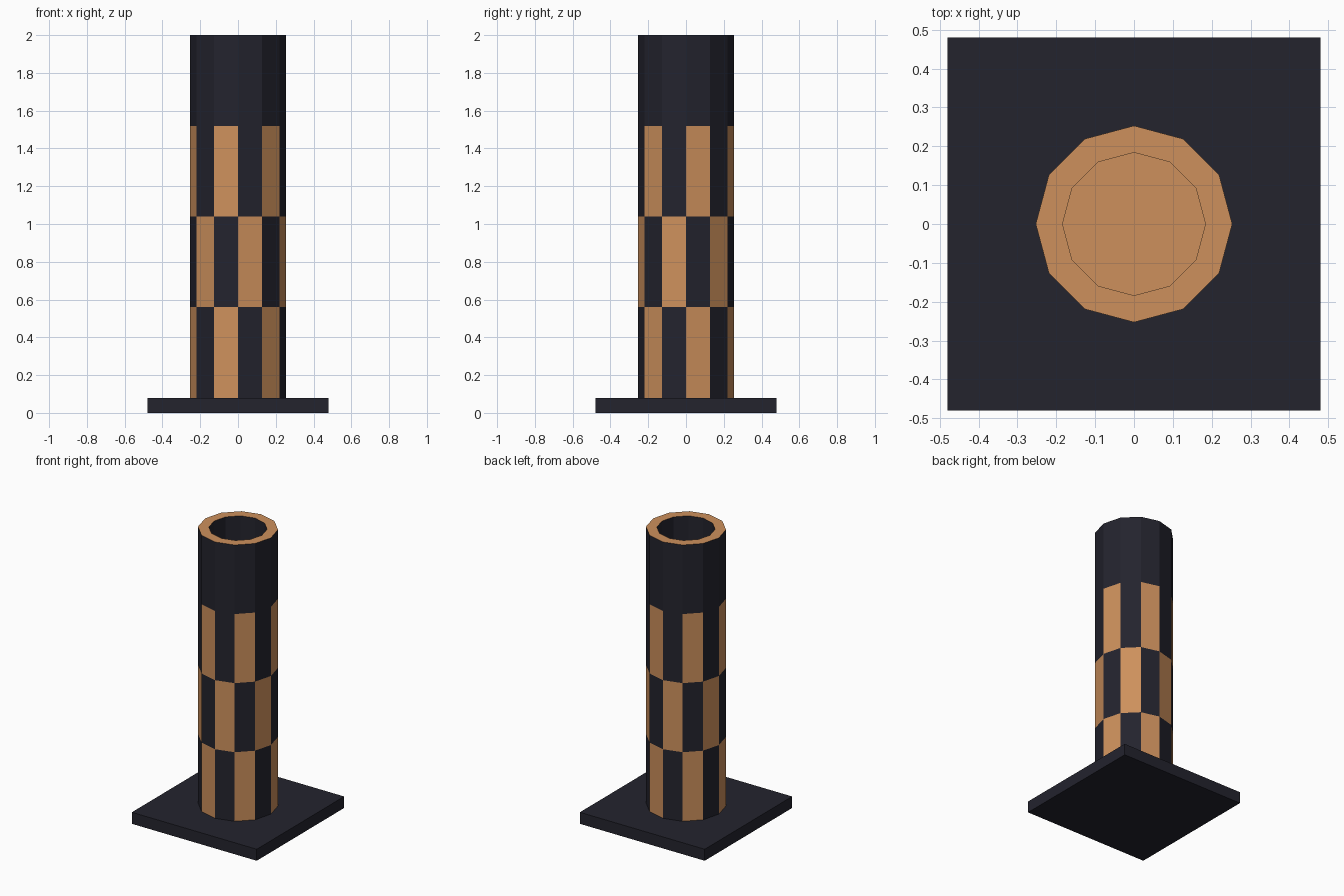
import bpy, bmesh, math

if "Cube" in bpy.data.objects:
    bpy.data.objects.remove(bpy.data.objects["Cube"])

def material(name, rgb):
    m = bpy.data.materials.new(name)
    m.diffuse_color = (*rgb, 1)
    m.use_nodes = True
    m.node_tree.nodes["Principled BSDF"].inputs["Base Color"].default_value = m.diffuse_color
    return m

dark = material("dark slate", (0.017, 0.017, 0.027))
copper = material("copper", (0.61, 0.28, 0.108))

def add_object(name, bm, mats):
    me = bpy.data.meshes.new(name)
    bm.to_mesh(me)
    bm.free()
    for m in mats:
        me.materials.append(m)
    ob = bpy.data.objects.new(name, me)
    bpy.context.collection.objects.link(ob)
    return ob

# Square base plate
bm = bmesh.new()
bmesh.ops.create_cube(bm, size=1)
bmesh.ops.scale(bm, vec=(0.96, 0.96, 0.08), verts=bm.verts)
bmesh.ops.translate(bm, vec=(0, 0, 0.04), verts=bm.verts)
add_object("base_plate", bm, [dark])

# Twelve-sided hollow column: profile of (radius, z), outside up then down the bore
SIDES, R_OUT, R_IN = 12, 0.253, 0.184
profile = [(R_OUT, 0.08 + 0.48 * k) for k in range(5)] + [(R_IN, 2.0), (R_IN, 1.5)]
bm = bmesh.new()
rings = []
for r, z in profile:
    rings.append([bm.verts.new((r * math.cos(math.tau * i / SIDES),
                                r * math.sin(math.tau * i / SIDES), z))
                  for i in range(SIDES)])
for b in range(len(rings) - 1):
    lo, hi = rings[b], rings[b + 1]
    for i in range(SIDES):
        j = (i + 1) % SIDES
        f = bm.faces.new((lo[i], lo[j], hi[j], hi[i]))
        # checker on the lower three bands, copper rim, dark elsewhere
        f.material_index = int((b < 3 and (i + b) % 2 == 0) or b == 4)
# Copper floor of the bore and closed underside
bm.faces.new(rings[-1]).material_index = 1
bm.faces.new(rings[0][::-1])
add_object("checkered_column", bm, [dark, copper])
